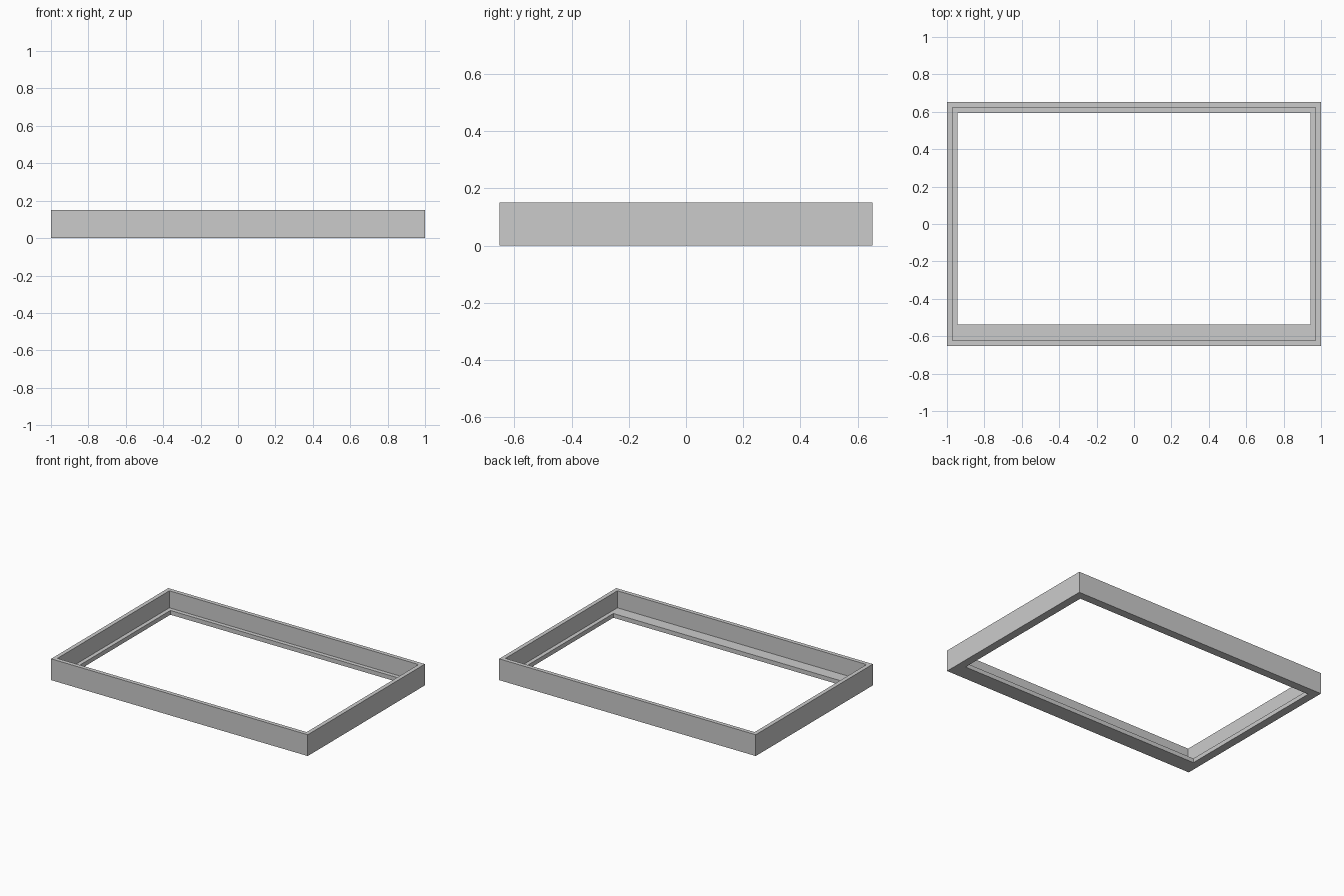
import bpy
import bmesh

cube = bpy.data.objects.get("Cube")
if cube:
    bpy.data.objects.remove(cube, do_unlink=True)

grey = bpy.data.materials.new("plain_grey")
grey.use_nodes = True
colour = (0.6, 0.6, 0.6, 1)
grey.diffuse_color = colour
grey.node_tree.nodes["Principled BSDF"].inputs["Base Color"].default_value = colour

HEIGHT, LEDGE = 0.15, 0.03


def rectangle(bm, half_x, front, back, z):
    """Add a rectangular loop of four vertices."""
    corners = [(-half_x, front), (half_x, front), (half_x, back), (-half_x, back)]
    return [bm.verts.new((x, y, z)) for x, y in corners]


def stepped_frame(name, sections):
    """Bridge a closed cycle of rectangular loops into a hollow frame."""
    bm = bmesh.new()
    loops = [rectangle(bm, *section) for section in sections]
    for a, b in zip(loops, loops[1:] + loops[:1]):
        for i in range(4):
            j = (i + 1) % 4
            bm.faces.new((a[i], a[j], b[j], b[i]))
    bmesh.ops.recalc_face_normals(bm, faces=bm.faces)
    mesh = bpy.data.meshes.new(name)
    bm.to_mesh(mesh)
    bm.free()
    mesh.materials.append(grey)
    obj = bpy.data.objects.new(name, mesh)
    bpy.context.collection.objects.link(obj)
    return obj


# Outer wall, rim, inner wall, then a ledge that is wider along the front
outer = (1.0, -0.652, 0.652)
inner = (0.971, -0.623, 0.623)
opening = (0.943, -0.538, 0.594)
stepped_frame("tray_frame", [
    (*outer, 0), (*outer, HEIGHT),
    (*inner, HEIGHT), (*inner, LEDGE),
    (*opening, LEDGE), (*opening, 0),
])
